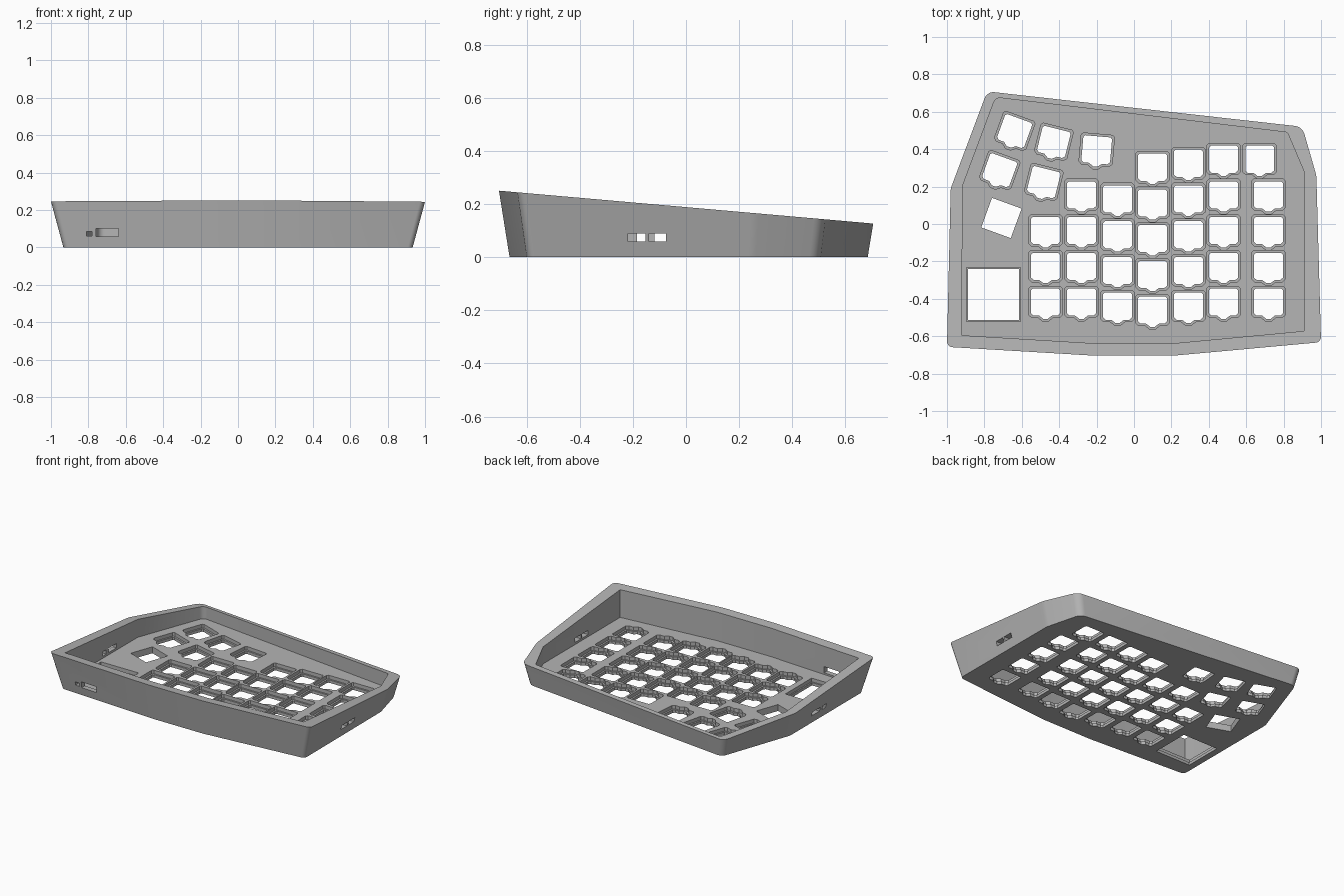
import bpy, bmesh, math
from mathutils import Vector, Matrix

if "Cube" in bpy.data.objects:
    bpy.data.objects.remove(bpy.data.objects["Cube"])

grey = bpy.data.materials.new("plain_grey")
grey.diffuse_color = (0.46, 0.46, 0.46, 1)
grey.use_nodes = True
grey.node_tree.nodes["Principled BSDF"].inputs["Base Color"].default_value = grey.diffuse_color

FLOOR = 0.045   # top of the floor plate
LIP = 0.02      # top of the thin lip round each key opening


def rim(y):
    """Height of the sloping rim."""
    return 0.25 - 0.0878 * (y + 0.70)


def fillet(corners, steps=5):
    """Round each (x, y, radius) corner of a polygon."""
    out, n = [], len(corners)
    for i, (x, y, r) in enumerate(corners):
        p = Vector((x, y))
        if r == 0:
            out.append(p)
            continue
        a = (Vector(corners[i - 1][:2]) - p).normalized()
        b = (Vector(corners[(i + 1) % n][:2]) - p).normalized()
        half = a.angle(b) / 2
        d = r / math.tan(half)
        c = p + (a + b).normalized() * (r / math.sin(half))
        s, e = p + a * d - c, p + b * d - c
        for k in range(steps + 1):
            t = k / steps
            out.append(c + s.lerp(e, t).normalized() * r)
    return out


def loft(bm, low, high):
    """Closed solid between two matching counter-clockwise loops."""
    lo = [bm.verts.new(p) for p in low]
    hi = [bm.verts.new(p) for p in high]
    n = len(lo)
    bm.faces.new(lo[::-1])
    bm.faces.new(hi)
    for i in range(n):
        j = (i + 1) % n
        bm.faces.new((lo[i], lo[j], hi[j], hi[i]))


def prism(bm, pts, z0, z1):
    loft(bm, [(p[0], p[1], z0) for p in pts], [(p[0], p[1], z1) for p in pts])


def make(name, bm):
    bmesh.ops.recalc_face_normals(bm, faces=bm.faces[:])
    me = bpy.data.meshes.new(name)
    bm.to_mesh(me)
    bm.free()
    me.materials.append(grey)
    ob = bpy.data.objects.new(name, me)
    bpy.context.collection.objects.link(ob)
    return ob


def cut(body, bm):
    """Subtract a cutter and discard it."""
    tool = make("cutter", bm)
    tool.hide_render = True
    mod = body.modifiers.new("cut", "BOOLEAN")
    mod.operation, mod.solver, mod.object = "DIFFERENCE", "EXACT", tool
    bpy.context.view_layer.objects.active = body
    bpy.ops.object.modifier_apply(modifier=mod.name)
    bpy.data.objects.remove(tool)


# Flared outer shell, solid to start with
outer = fillet([(-1.0, -.657, .03), (-.21, -.704, 0), (.21, -.704, 0), (1.0, -.632, .03),
                (.975, .26, .12), (.90, .52, .06), (-.785, .709, .05), (-.98, .19, .08)])
top = [(p.x, p.y, rim(p.y)) for p in outer]
base = [(x / (1 + .29 * z), y / (1 + .24 * z), 0) for x, y, z in top]
bm = bmesh.new()
loft(bm, base, top)
case = make("keyboard_case", bm)

# Straight-sided pocket
inner = fillet([(-.92, -.595, 0), (-.21, -.638, 0), (.21, -.638, 0), (.91, -.572, 0),
                (.91, .278, 0), (.82, .49, .02), (-.74, .677, .035), (-.917, .203, 0)])
bm = bmesh.new()
prism(bm, inner, FLOOR, 0.5)
cut(case, bm)

# Key positions: (x, y, angle), straight columns then the fanned thumb keys
P = 0.191
keys = []
for x, y, count in [(-.473, -.422, 3), (-.281, -.422, 4), (-.088, -.444, 4), (.099, -.465, 5),
                    (.291, -.444, 5), (.479, -.422, 5), (.719, -.422, 4)]:
    keys += [(x, y + P * i, 0) for i in range(count)]
keys += [(.672, .342, 0), (-.20, .392, -5), (-.43, .434, -14), (-.64, .492, -20),
         (-.72, .283, -20), (-.484, .219, -14)]

# Right half of a key opening, mirrored to the left
half_key = [(.012, -.085), (.034, -.068), (.064, -.068), (.077, -.056), (.077, .068), (.068, .077)]
key_shape = half_key + [(-x, y) for x, y in reversed(half_key)]


def place(shape, x, y, deg, scale=1):
    m = Matrix.Rotation(math.radians(deg), 2)
    return [m @ (Vector(p) * scale) + Vector((x, y)) for p in shape]


def square(h):
    return [(-h, -h), (h, -h), (h, h), (-h, h)]


# Wider recesses in the floor
bm = bmesh.new()
for k in keys:
    prism(bm, place(key_shape, *k, 1.155), LIP, 0.1)
prism(bm, place(square(.145), -.751, -.377, 0), LIP, 0.1)
cut(case, bm)

# Openings through the lip
bm = bmesh.new()
for k in keys:
    prism(bm, place(key_shape, *k), -0.1, 0.1)
prism(bm, place(square(.136), -.751, -.377, 0), -0.1, 0.1)
prism(bm, place(square(.084), -.709, .032, -20), -0.1, 0.1)
cut(case, bm)

# Port slots in the walls: x0, x1, y0, y1, z0, z1
bm = bmesh.new()
for x0, x1, y0, y1, z0, z1 in [
        (.88, 1.1, -.218, -.152, .06, .09), (.88, 1.1, -.14, -.075, .06, .09),
        (-1.1, -.88, -.185, -.145, .06, .09), (-1.1, -.88, -.118, -.03, .06, .09),
        (-.76, -.64, -.8, -.57, .057, .10), (-.81, -.78, -.8, -.57, .06, .085)]:
    prism(bm, [(x0, y0), (x1, y0), (x1, y1), (x0, y1)], z0, z1)
cut(case, bm)

# Smooth rounded corners, crisp edges elsewhere
bpy.ops.object.select_all(action="DESELECT")
case.select_set(True)
bpy.context.view_layer.objects.active = case
bpy.ops.object.shade_smooth_by_angle(angle=math.radians(25))
